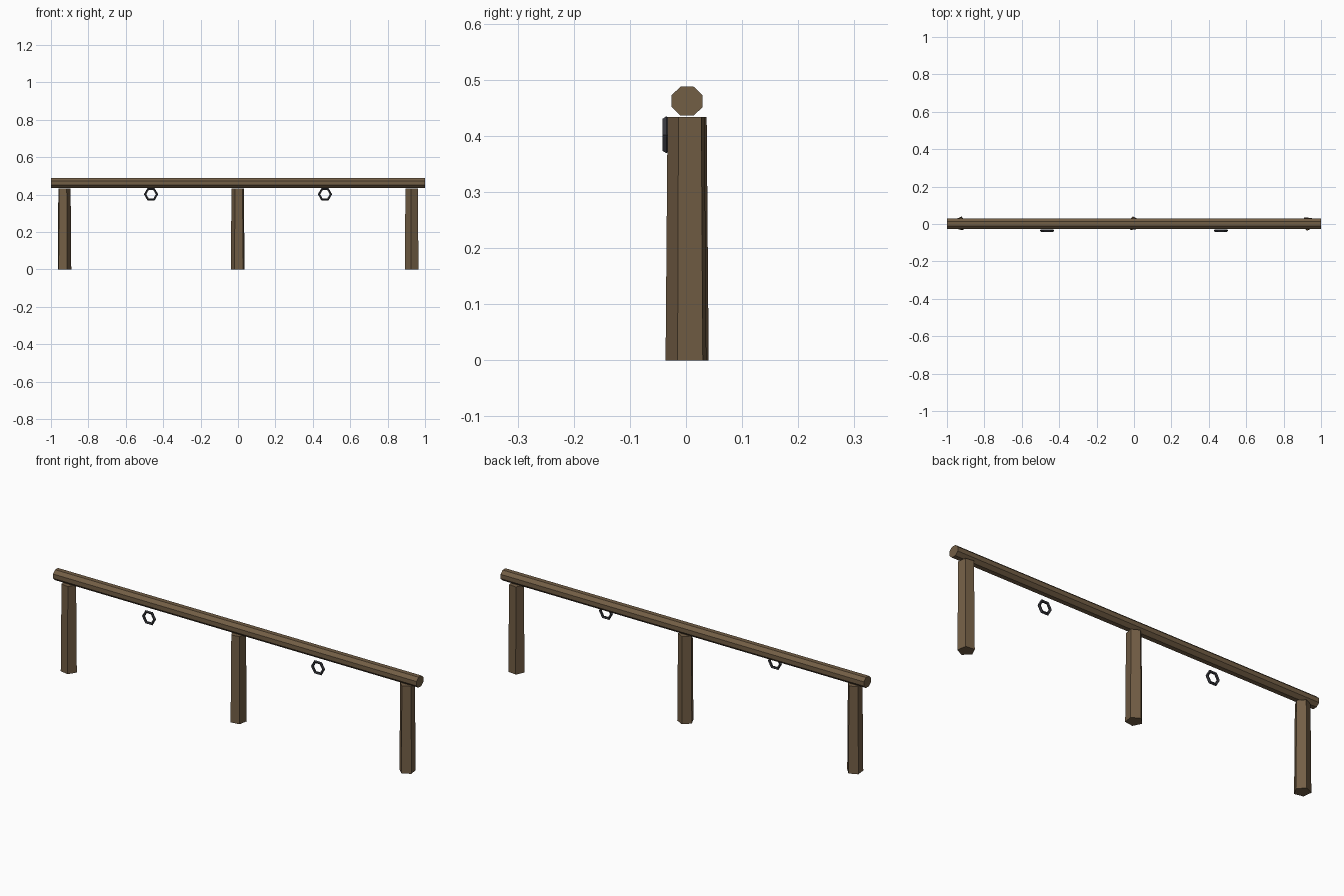
import bpy, bmesh, math

if "Cube" in bpy.data.objects:
    bpy.data.objects.remove(bpy.data.objects["Cube"])

def material(name, rgb):
    m = bpy.data.materials.new(name)
    m.diffuse_color = (*rgb, 1.0)
    m.use_nodes = True
    m.node_tree.nodes["Principled BSDF"].inputs["Base Color"].default_value = m.diffuse_color
    return m

wood = material("weathered wood", (0.171, 0.112, 0.060))
iron = material("dark iron", (0.040, 0.041, 0.050))
CY = 0.002  # centre line of the rail and posts

def make(name, loops, mat, caps=True, closed=False):
    """Skin a list of equal-length point loops into a flat-shaded mesh."""
    bm = bmesh.new()
    rings = [[bm.verts.new(p) for p in loop] for loop in loops]
    n = len(rings[0])
    pairs = list(zip(rings, rings[1:]))
    if closed:
        pairs.append((rings[-1], rings[0]))
    for a, b in pairs:
        for i in range(n):
            j = (i + 1) % n
            bm.faces.new((a[i], a[j], b[j], b[i]))
    if caps and not closed:
        bm.faces.new(rings[0])
        bm.faces.new(rings[-1])
    bmesh.ops.recalc_face_normals(bm, faces=bm.faces)
    me = bpy.data.meshes.new(name)
    bm.to_mesh(me)
    bm.free()
    me.materials.append(mat)
    ob = bpy.data.objects.new(name, me)
    bpy.context.collection.objects.link(ob)
    return ob

# Rail: eight-sided log along x
apothem_y, apothem_z, rail_z = 0.0275, 0.026, 0.462
k = 1 / math.cos(math.pi / 8)
section = [(CY + apothem_y * k * math.cos(math.radians(22.5 + 45 * i)),
            rail_z + apothem_z * k * math.sin(math.radians(22.5 + 45 * i))) for i in range(8)]
make("rail", [[(x, y, z) for y, z in section] for x in (-1, 1)], wood)

# Posts: tapered five-sided stakes, each turned a little differently
for name, x, turn in (("left_post", -0.93, 6), ("middle_post", 0.0, 26), ("right_post", 0.93, 46)):
    loops = []
    for r, z in ((0.0388, 0.0), (0.0352, 0.434)):
        loops.append([(x + r * math.cos(math.radians(turn + 72 * i)),
                       CY + r * math.sin(math.radians(turn + 72 * i)), z) for i in range(5)])
    make(name, loops, wood)

# Tie rings: low-poly hexagonal rings hanging in front of the rail
R, r = 0.031, 0.007
for name, x in (("left_tie_ring", -0.465), ("right_tie_ring", 0.465)):
    loops = []
    for i in range(6):
        a = math.radians(60 * i)
        loop = []
        for j in range(5):
            b = math.radians(72 * j)
            d = R + r * math.cos(b)
            loop.append((x + d * math.cos(a), -0.035 + r * math.sin(b), 0.402 + d * math.sin(a)))
        loops.append(loop)
    make(name, loops, iron, closed=True)
